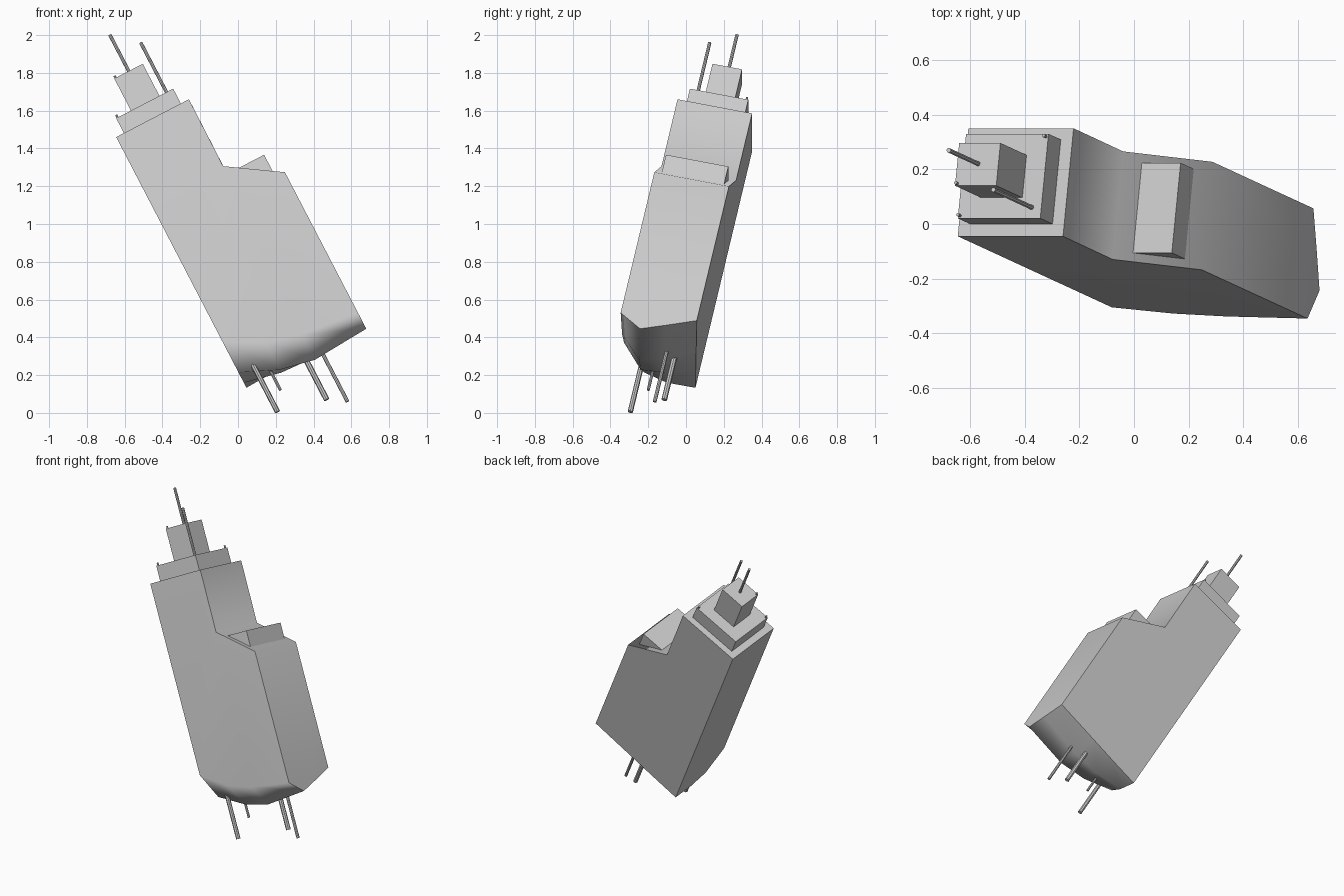
import bpy, bmesh, math
from mathutils import Matrix, Vector

cube = bpy.data.objects.get("Cube")
if cube:
    bpy.data.objects.remove(cube, do_unlink=True)

grey = bpy.data.materials.new("concrete grey")
grey.use_nodes = True
grey.diffuse_color = (0.6, 0.6, 0.6, 1)
grey.node_tree.nodes["Principled BSDF"].inputs["Base Color"].default_value = (0.6, 0.6, 0.6, 1)

# Leaning frame: local x = width, y = depth, z = height, origin at the roof's front corner
width = Vector((0.887, 0, 0.461)).normalized()
up = Vector((-0.451, 0.208, 0.868))
up = (up - width * up.dot(width)).normalized()
LEAN = Matrix.Translation((-0.645, -0.045, 1.46)) @ Matrix((width, up.cross(width), up)).transposed().to_4x4()


def add_object(name, bm):
    bmesh.ops.recalc_face_normals(bm, faces=bm.faces)
    mesh = bpy.data.meshes.new(name)
    bm.to_mesh(mesh)
    bm.free()
    mesh.materials.append(grey)
    obj = bpy.data.objects.new(name, mesh)
    obj.matrix_world = LEAN
    bpy.context.collection.objects.link(obj)
    return obj


def box(name, x, y, z):
    bm = bmesh.new()
    size = Matrix.Diagonal((x[1] - x[0], y[1] - y[0], z[1] - z[0], 1))
    centre = Matrix.Translation((sum(x) / 2, sum(y) / 2, sum(z) / 2))
    bmesh.ops.create_cube(bm, size=1, matrix=centre @ size)
    return add_object(name, bm)


def rod(name, x, y, bottom, top, radius):
    bm = bmesh.new()
    bmesh.ops.create_cone(bm, cap_ends=True, segments=8, radius1=radius, radius2=radius,
                          depth=top - bottom,
                          matrix=Matrix.Translation((x, y, (bottom + top) / 2)))
    return add_object(name, bm)


# Tower body: stepped outline, extruded, closed by a rounded broken underside
outline = [(0, 0), (0.434, 0), (0.432, -0.407), (0.707, -0.59)]
columns = [0, 0.2, 0.39, 0.707]
underside = {0: (-1.25, -1.36, -1.41, -1.447),
             0.12: (-1.41, -1.5, -1.54, -1.519),
             0.25: (-1.445, -1.49, -1.5, -1.47),
             0.404: (-1.443, -1.435, -1.425, -1.409)}
bm = bmesh.new()
front, back = [[bm.verts.new((x, y, z)) for x, z in outline] for y in (0, 0.404)]
rows = [[bm.verts.new((x, y, z)) for x, z in zip(columns, heights)]
        for y, heights in underside.items()]
for i in range(3):
    bm.faces.new((front[i], front[i + 1], back[i + 1], back[i]))
    for j in range(3):
        bm.faces.new((rows[i][j], rows[i][j + 1], rows[i + 1][j + 1], rows[i + 1][j]))
bm.faces.new(front + rows[0][::-1])
bm.faces.new(back + rows[-1][::-1])
for side in (0, -1):
    bm.faces.new([front[side], back[side]] + [row[side] for row in reversed(rows)])
body = add_object("tower_body", bm)
bpy.ops.object.select_all(action="DESELECT")
body.select_set(True)
bpy.context.view_layer.objects.active = body
bpy.ops.object.shade_smooth_by_angle(angle=math.radians(62))
weighted = body.modifiers.new("weighted normals", "WEIGHTED_NORMAL")
weighted.keep_sharp = True

# Roof tiers and the box on the shoulder
box("lower_roof_tier", (0.046, 0.386), (0.046, 0.362), (-0.02, 0.1))
box("upper_roof_tier", (0.134, 0.304), (0.123, 0.283), (0.08, 0.312))
box("shoulder_box", (0.47, 0.652), (0.033, 0.37), (-0.65, -0.447))

# Masts and small corner studs
rod("main_mast", 0.22, 0.205, 0.3, 0.55, 0.009)
rod("side_mast", 0.346, 0.087, 0.09, 0.411, 0.009)
rod("front_stud", 0.054, 0.056, 0.09, 0.118, 0.006)
rod("back_stud", 0.376, 0.352, 0.09, 0.118, 0.006)
rod("upper_stud", 0.142, 0.131, 0.3, 0.326, 0.006)

# Broken rods hanging from the underside
for i, (x, y, bottom, radius) in enumerate([(0.087, 0.106, -1.7, 0.014),
                                            (0.154, 0.179, -1.587, 0.008),
                                            (0.348, 0.295, -1.724, 0.015),
                                            (0.441, 0.258, -1.793, 0.01)]):
    rod("hanging_rod_%d" % (i + 1), x, y, bottom, -1.38, radius)
